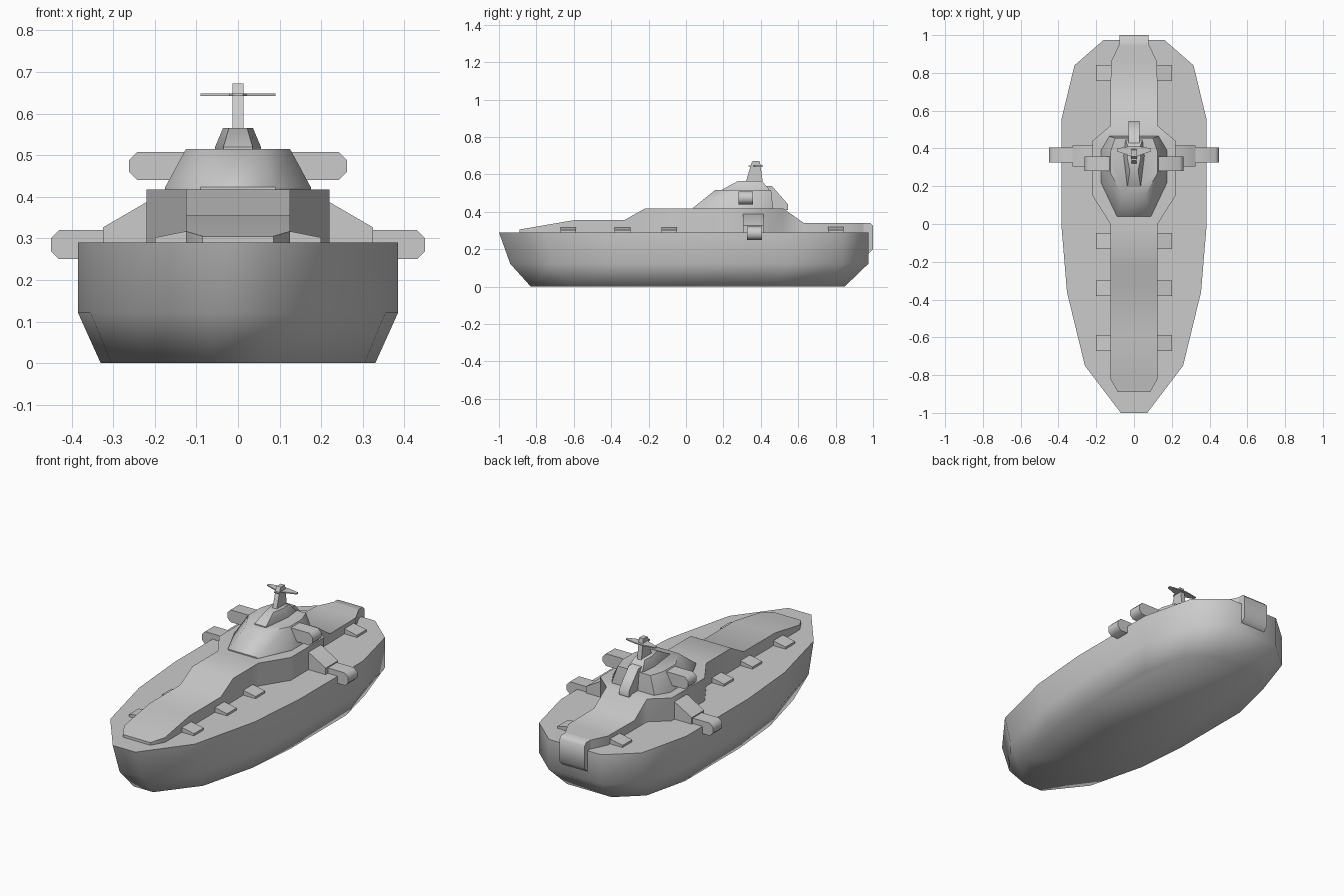
import bpy, bmesh, math

if "Cube" in bpy.data.objects:
    bpy.data.objects.remove(bpy.data.objects["Cube"])


def finish(name, bm, angle):
    bmesh.ops.recalc_face_normals(bm, faces=bm.faces[:])
    mesh = bpy.data.meshes.new(name)
    bm.to_mesh(mesh)
    bm.free()
    ob = bpy.data.objects.new(name, mesh)
    bpy.context.collection.objects.link(ob)
    bpy.ops.object.select_all(action='DESELECT')
    ob.select_set(True)
    bpy.context.view_layer.objects.active = ob
    bpy.ops.object.shade_smooth_by_angle(angle=math.radians(angle))
    return ob


def loft(name, rings, angle=50):
    """Skin a list of equal-length closed rings and cap both ends."""
    bm = bmesh.new()
    vs = [[bm.verts.new(p) for p in r] for r in rings]
    n = len(vs[0])
    for a, b in zip(vs, vs[1:]):
        for i in range(n):
            j = (i + 1) % n
            bm.faces.new((a[i], a[j], b[j], b[i]))
    bm.faces.new(vs[0])
    bm.faces.new(vs[-1])
    return finish(name, bm, angle)


def plan(half, z):
    """Mirror a half outline in x and place it at height z."""
    return [(x, y, z) for x, y in half] + [(-x, y, z) for x, y in reversed(half)]


def prism_x(name, prof, x0, x1):
    return loft(name, [[(x, y, z) for y, z in prof] for x in (x0, x1)])


def prism_y(name, prof, y0, y1):
    return loft(name, [[(x, y, z) for x, z in prof] for y in (y0, y1)])


# hull: deck outline, chine and narrower bottom
deck = [(0.07, -1.0), (0.26, -0.75), (0.355, -0.36), (0.385, 0.0),
        (0.385, 0.55), (0.315, 0.84), (0.16, 0.975)]
chine = [(x, y * 0.94 if y < 0 else y) for x, y in deck]
bottom = [(x * 0.857, y * (0.83 if y < 0 else 0.87)) for x, y in deck]
loft("hull", [plan(bottom, 0), plan(chine, 0.122), plan(deck, 0.29)], 75)

# deckhouse: cross-sections (y, half width, top height) along the length
stations = [(-0.89, 0.085, 0.305), (-0.82, 0.125, 0.317), (-0.6, 0.125, 0.355),
            (-0.33, 0.125, 0.355), (-0.22, 0.125, 0.417), (0.0, 0.125, 0.417),
            (0.15, 0.22, 0.417), (0.44, 0.22, 0.417), (0.52, 0.125, 0.417),
            (0.63, 0.125, 0.34), (0.86, 0.122, 0.34), (0.95, 0.078, 0.34)]
loft("deckhouse", [[(-w, y, 0.27), (w, y, 0.27), (w, y, h), (-w, y, h)]
                   for y, w, h in stations])

# stern flap hanging over the transom
prism_x("stern_flap", [(0.93, 0.34), (0.985, 0.34), (1.0, 0.325), (1.0, 0.2),
                       (0.965, 0.165), (0.93, 0.165)], -0.077, 0.077)

# bridge tiers
base = [(0.09, 0.04), (0.175, 0.22), (0.175, 0.39), (0.13, 0.465)]
roof = [(0.06, 0.155), (0.125, 0.27), (0.125, 0.38), (0.1, 0.455)]
loft("bridge", [plan(base, 0.41), plan(base, 0.423), plan(roof, 0.515)])
low = [(0.035, 0.195), (0.055, 0.36), (0.045, 0.445)]
top = [(0.022, 0.28), (0.036, 0.35), (0.03, 0.405)]
loft("upper_bridge", [plan(low, 0.51), plan(low, 0.52), plan(top, 0.565)])

# rear exhaust casing
prism_x("rear_casing", [(0.40, 0.41), (0.40, 0.537), (0.46, 0.537), (0.545, 0.44),
                        (0.545, 0.41)], -0.03, 0.03)

# mast and radar blade
prism_x("mast", [(0.32, 0.56), (0.35, 0.66), (0.358, 0.672), (0.393, 0.672),
                 (0.398, 0.65), (0.41, 0.56)], -0.013, 0.013)
blade = [(0.012, 0.335), (0.02, 0.36), (0.09, 0.385), (0.09, 0.4), (0.02, 0.412)]
loft("radar_blade", [plan(blade, 0.642), plan(blade, 0.648)])

for side, s in (("left", -1), ("right", 1)):
    # deck vents with sloping tops
    for i, y in enumerate((-0.63, -0.34, -0.09, 0.8)):
        loft(f"{side}_vent_{i + 1}",
             [[(s * x, y - d, 0.28), (s * x, y + d, 0.28),
               (s * x, y + d, h), (s * x, y - d, h)]
              for x, d, h in ((0.1, 0.042, 0.322), (0.2, 0.042, 0.302))], 30)
    # bracket arms carrying the outer pods
    prism_y(f"{side}_arm", [(s * x, z) for x, z in
                            ((0.2, 0.28), (0.325, 0.28), (0.325, 0.326), (0.22, 0.387),
                             (0.2, 0.387))], 0.305, 0.415)
    # chamfered pods: outer at deck level, inner on the bridge
    for name, x0, x1, y0, y1, z0, z1 in (
            ("outer_pod", 0.30, 0.45, 0.325, 0.405, 0.25, 0.32),
            ("bridge_pod", 0.08, 0.262, 0.28, 0.357, 0.44, 0.508)):
        c = 0.02
        prism_y(f"{side}_{name}", [(s * x, z) for x, z in
                                   ((x0, z0), (x1 - c, z0), (x1, z0 + c),
                                    (x1, z1 - c), (x1 - c, z1), (x0, z1))], y0, y1)
